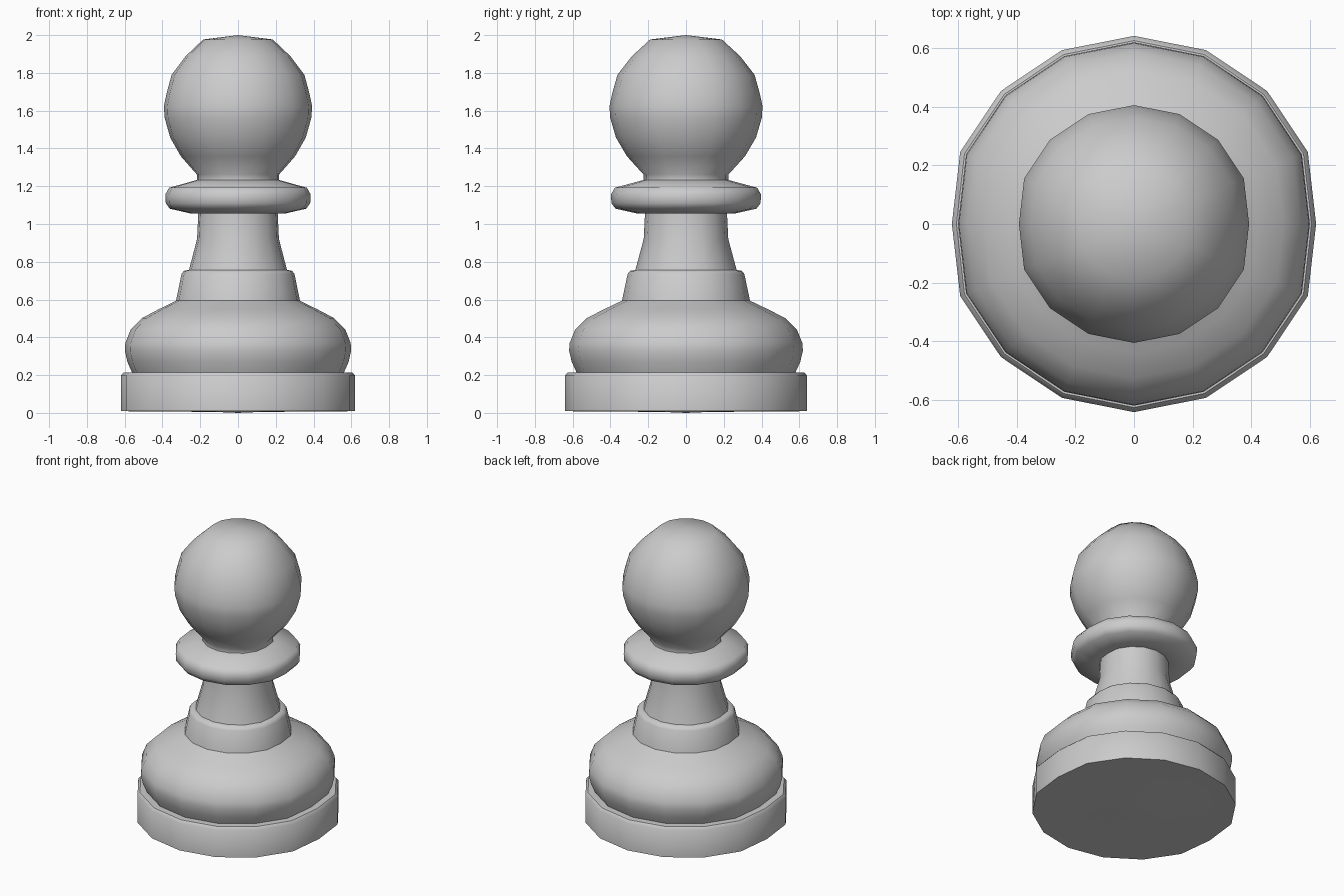
import bpy, bmesh, math

if "Cube" in bpy.data.objects:
    bpy.data.objects.remove(bpy.data.objects["Cube"])

SIDES = 16


def ring_point(r, z, i):
    # the two vertices lying on the x axis sit slightly inward
    a = 2 * math.pi * i / SIDES
    k = 0.968 if i % (SIDES // 2) == 0 else 1.0
    return (r * k * math.cos(a), r * math.sin(a), z)


def lathe(name, profile, angle=45):
    """Revolve (radius, z) points, listed bottom to top, into a smooth shell."""
    bm = bmesh.new()
    rings = []
    for r, z in profile:
        if r == 0:
            rings.append([bm.verts.new((0, 0, z))] * SIDES)
        else:
            rings.append([bm.verts.new(ring_point(r, z, i)) for i in range(SIDES)])
    for low, high in zip(rings, rings[1:]):
        for i in range(SIDES):
            j = (i + 1) % SIDES
            quad = (low[i], low[j], high[j], high[i])
            bm.faces.new(list(dict.fromkeys(quad)))
    me = bpy.data.meshes.new(name)
    bm.to_mesh(me)
    bm.free()
    ob = bpy.data.objects.new(name, me)
    bpy.context.collection.objects.link(ob)
    bpy.ops.object.select_all(action='DESELECT')
    ob.select_set(True)
    bpy.context.view_layer.objects.active = ob
    bpy.ops.object.shade_smooth_by_angle(angle=math.radians(angle))
    return ob


# Flat plinth with a softened top edge
lathe("base", [(0, 0), (0.12, 0.005), (0.641, 0.009), (0.641, 0.197),
               (0.625, 0.215), (0.58, 0.215)])

# Wide bulging body
lathe("body", [(0.58, 0.215), (0.605, 0.27), (0.619, 0.33), (0.616, 0.37),
               (0.587, 0.442), (0.525, 0.502), (0.437, 0.547), (0.339, 0.594)], 60)

# Tapered step above the body
lathe("step", [(0.339, 0.594), (0.309, 0.735), (0.296, 0.752), (0.268, 0.757)], 75)

# Slender stem
lathe("stem", [(0.268, 0.757), (0.224, 0.92), (0.217, 1.06)])

# Disc-like collar
lathe("collar", [(0.217, 1.06), (0.26, 1.056), (0.373, 1.081), (0.395, 1.11),
                 (0.397, 1.157), (0.377, 1.192), (0.225, 1.233)], 60)

# Round head with short neck
lathe("head", [(0.225, 1.233), (0.225, 1.262), (0.312, 1.358), (0.371, 1.458),
               (0.402, 1.565), (0.405, 1.625), (0.391, 1.69), (0.363, 1.79),
               (0.287, 1.888), (0.19, 1.977), (0, 2.0)], 60)
